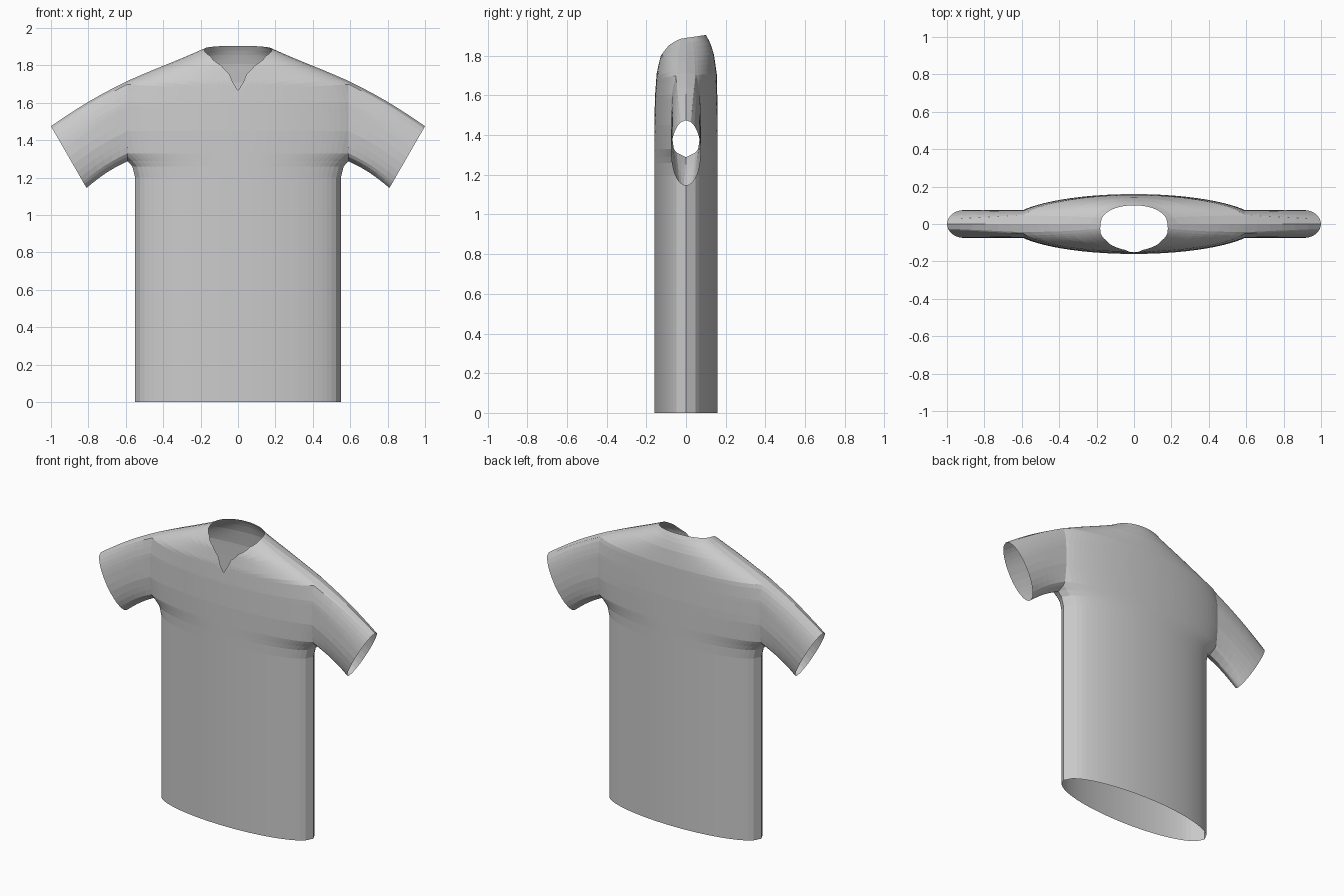
import bpy, bmesh, math
from mathutils import Vector

cube = bpy.data.objects.get("Cube")
if cube:
    bpy.data.objects.remove(cube, do_unlink=True)

# Cloth colour
cloth = bpy.data.materials.new("light_grey_cloth")
cloth.use_nodes = True
grey = (0.6, 0.6, 0.6, 1)
cloth.diffuse_color = grey
cloth.node_tree.nodes["Principled BSDF"].inputs["Base Color"].default_value = grey


def lookup(table, x):
    """Piecewise linear interpolation."""
    for (x0, y0), (x1, y1) in zip(table, table[1:]):
        if x <= x1:
            return y0 + (y1 - y0) * max(0, x - x0) / (x1 - x0)
    return table[-1][1]


# Body sections by height: half width, front depth, back depth
WIDTH = [(0, .55), (1.2, .55), (1.26, .565), (1.29, .592), (1.33, .64), (1.45, .67),
         (1.6, .665), (1.7, .63), (1.765, .48), (1.834, .31), (1.89, .18), (1.91, .18)]
FRONT = [(0, .16), (1.45, .16), (1.6, .156), (1.71, .148), (1.8, .13), (1.85, .105), (1.89, .08)]
BACK = [(0, .16), (1.5, .16), (1.71, .155), (1.81, .14), (1.87, .12), (1.905, .1)]
# Height of the V neckline across the front
NECK = [(0, 1.665), (.09, 1.754), (.226, 1.80), (.54, 1.85), (1, 1.89)]
YOKE = 1.56
SEAM = .59
HALF = 22

# Columns around the body, evenly spaced across the width
columns = [(k / HALF, -1) for k in range(-HALF, HALF + 1)]
columns += [(k / HALF, 1) for k in range(HALF - 1, -HALF, -1)]


def body_point(c, side, z):
    depth = lookup(FRONT if side < 0 else BACK, z)
    return Vector((c * lookup(WIDTH, z), side * depth * math.sqrt(max(0, 1 - c * c)), z))


def neck_height(c, side):
    if side < 0:
        return lookup(NECK, abs(c))
    return 1.89 + .015 * math.sqrt(1 - c * c)


bm = bmesh.new()

# Body shell, from the hem to the neckline
levels = [0, 1.2, 1.23, 1.26, 1.275, 1.29, 1.3, 1.315, 1.33, 1.36, 1.4, 1.45, 1.5, YOKE]
rings = [[bm.verts.new(body_point(c, s, z)) for c, s in columns] for z in levels]
ROWS = 14
for r in range(1, ROWS + 1):
    rings.append([bm.verts.new(body_point(c, s, YOKE + (neck_height(c, s) - YOKE) * r / ROWS))
                  for c, s in columns])
for low, high in zip(rings, rings[1:]):
    for i in range(len(columns)):
        j = (i + 1) % len(columns)
        bm.faces.new((low[i], low[j], high[j], high[i]))

# Open the armholes
for side in (-1, 1):
    bmesh.ops.bisect_plane(bm, geom=bm.verts[:] + bm.edges[:] + bm.faces[:], dist=1e-5,
                           plane_co=(side * SEAM, 0, 0), plane_no=(side, 0, 0), clear_outer=True)

# Sleeves, lofted from each armhole to an oval cuff
STEPS = 6
for side in (-1, 1):
    edges = [e for e in bm.edges if e.is_boundary
             and all(abs(v.co.x - side * SEAM) < 1e-4 for v in e.verts)]
    verts = {v for e in edges for v in e.verts}
    bottom, top = min(v.co.z for v in verts), max(v.co.z for v in verts)
    cuff = {}
    for v in verts:
        t = 2 * (v.co.z - bottom) / (top - bottom) - 1
        y = math.copysign(.075 * math.sqrt(max(0, 1 - t * t)), v.co.y)
        cuff[v] = Vector((side * (.905 + .095 * t), y, 1.31 + .165 * t))
    previous = {v: v for v in verts}
    for step in range(1, STEPS + 1):
        f = step / STEPS
        bow = Vector((0, 0, .012 * math.sin(math.pi * f)))
        ring = {v: bm.verts.new(v.co.lerp(cuff[v], f) + bow) for v in verts}
        for e in edges:
            a, b = e.verts
            bm.faces.new((previous[a], previous[b], ring[b], ring[a]))
        previous = ring

bmesh.ops.remove_doubles(bm, verts=bm.verts[:], dist=1e-4)
bmesh.ops.recalc_face_normals(bm, faces=bm.faces[:])
mesh = bpy.data.meshes.new("shirt")
bm.to_mesh(mesh)
bm.free()
mesh.materials.append(cloth)
shirt = bpy.data.objects.new("shirt", mesh)
bpy.context.collection.objects.link(shirt)
